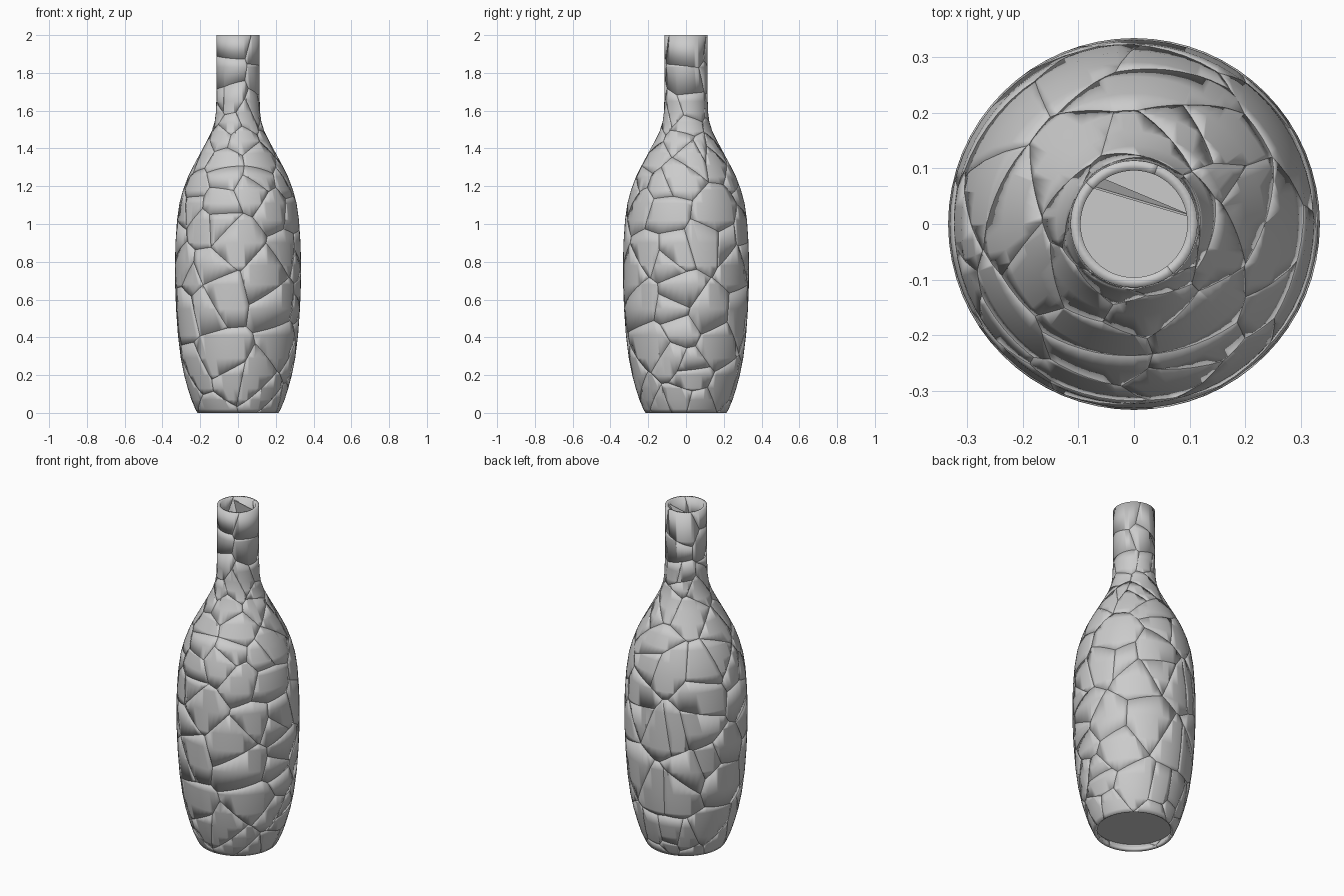
import bpy, bmesh, math, random
from mathutils import Vector

if "Cube" in bpy.data.objects:
    bpy.data.objects.remove(bpy.data.objects["Cube"])

random.seed(7)
SEG = 64
WALL = 0.018

# Bottle profile: (radius, height)
PROFILE = [(.215, 0), (.226, .02), (.247, .07), (.266, .13), (.285, .2), (.303, .29),
           (.318, .41), (.328, .55), (.333, .68), (.334, .78), (.331, .9), (.323, 1.02),
           (.310, 1.11), (.291, 1.18), (.265, 1.25), (.235, 1.31), (.200, 1.375),
           (.165, 1.44), (.140, 1.49), (.124, 1.54), (.117, 1.59), (.115, 1.65),
           (.114, 1.83), (.114, 2.0)]


def radius_at(z):
    for (r0, z0), (r1, z1) in zip(PROFILE, PROFILE[1:]):
        if z <= z1:
            return r0 + (r1 - r0) * (z - z0) / (z1 - z0)
    return PROFILE[-1][0]


def make_object(name, bm, smooth=True):
    mesh = bpy.data.meshes.new(name)
    for f in bm.faces:
        f.smooth = smooth
    bm.to_mesh(mesh)
    bm.free()
    obj = bpy.data.objects.new(name, mesh)
    bpy.context.collection.objects.link(obj)
    return obj


# Outer skin of the bottle, revolved
skin = bmesh.new()
rings = []
for r, z in PROFILE:
    rings.append([skin.verts.new((r * math.cos(math.tau * i / SEG),
                                  r * math.sin(math.tau * i / SEG), z)) for i in range(SEG)])
for a, b in zip(rings, rings[1:]):
    for i in range(SEG):
        j = (i + 1) % SEG
        skin.faces.new((a[i], a[j], b[j], b[i]))

# Scattered shard centres: (low z, high z, count)
seeds = []
for lo, hi, count in [(0, .3, 22), (.3, .75, 20), (.75, 1.15, 24), (1.15, 1.4, 18),
                      (1.4, 1.65, 18), (1.7, 1.82, 3), (1.86, 1.98, 3)]:
    for k in range(count):
        a = math.tau * (k * .618 + random.uniform(-.06, .06))
        z = random.uniform(lo, hi)
        seeds.append(Vector((radius_at(z) * math.cos(a), radius_at(z) * math.sin(a), z)))

# Cut the skin into shards, each thickened inwards
for n, s in enumerate(seeds):
    bm = skin.copy()
    for o in sorted(seeds, key=lambda p: (p - s).length)[1:36]:
        bmesh.ops.bisect_plane(bm, geom=bm.verts[:] + bm.edges[:] + bm.faces[:], dist=1e-6,
                               plane_co=(s + o) / 2, plane_no=o - s, clear_outer=True)
        if not bm.faces:
            break
    if not bm.faces:
        bm.free()
        continue
    shard = make_object("bottle_shard_%03d" % n, bm)
    thick = shard.modifiers.new("wall", 'SOLIDIFY')
    thick.thickness = WALL
    thick.offset = -1
    shard.data.set_sharp_from_angle(angle=math.radians(35))
skin.free()

# Recessed floor just above the foot
bm = bmesh.new()
bmesh.ops.create_cone(bm, cap_ends=True, segments=SEG, radius1=.226, radius2=.232, depth=.018)
bmesh.ops.translate(bm, verts=bm.verts, vec=(0, 0, .055))
make_object("bottle_floor", bm, smooth=False)

# Loose splinter spanning the mouth
bm = bmesh.new()
bm.faces.new([bm.verts.new(p) for p in ((-.08, .07, 1.985), (.105, .015, 1.985), (-.055, .082, 1.88))])
splinter = make_object("mouth_splinter", bm, smooth=False)
splinter.modifiers.new("thickness", 'SOLIDIFY').thickness = .004
